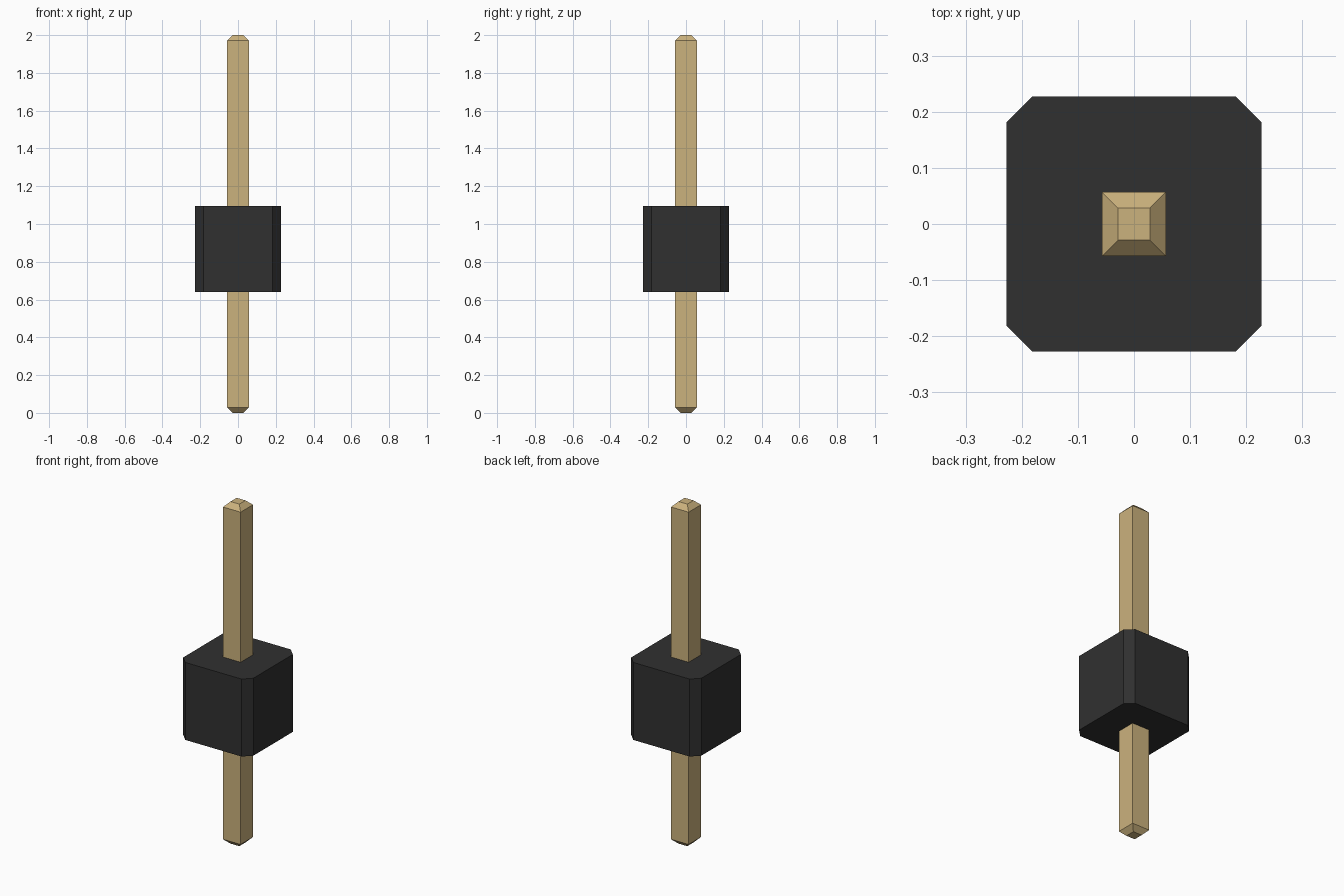
import bpy, bmesh

cube = bpy.data.objects.get("Cube")
if cube:
    bpy.data.objects.remove(cube, do_unlink=True)


def material(name, colour):
    mat = bpy.data.materials.new(name)
    mat.use_nodes = True
    mat.diffuse_color = colour
    bsdf = next(n for n in mat.node_tree.nodes if n.type == 'BSDF_PRINCIPLED')
    bsdf.inputs["Base Color"].default_value = colour
    return mat


def square(half, cut=0.0):
    """Square outline, with its corners cut off when cut is above zero."""
    h, c = half, half - cut
    if cut == 0:
        return [(h, -h), (h, h), (-h, h), (-h, -h)]
    return [(h, -c), (h, c), (c, h), (-c, h), (-h, c), (-h, -c), (-c, -h), (c, -h)]


def loft(name, sections, mat):
    """Closed solid through a stack of (height, outline) sections."""
    bm = bmesh.new()
    rings = [[bm.verts.new((x, y, z)) for x, y in outline] for z, outline in sections]
    bm.faces.new(rings[0][::-1])
    bm.faces.new(rings[-1])
    for low, high in zip(rings, rings[1:]):
        n = len(low)
        for i in range(n):
            j = (i + 1) % n
            bm.faces.new((low[i], low[j], high[j], high[i]))
    mesh = bpy.data.meshes.new(name)
    bm.to_mesh(mesh)
    bm.free()
    mesh.materials.append(mat)
    obj = bpy.data.objects.new(name, mesh)
    bpy.context.scene.collection.objects.link(obj)
    return obj


gold = material("gold metal", (0.60, 0.445, 0.205, 1))
black = material("black plastic", (0.0295, 0.0295, 0.0295, 1))

# Square pin with a tapered tip at each end
pin_half, tip_half, taper = 0.057, 0.0285, 0.0285
loft("pin", [(0.0, square(tip_half)), (taper, square(pin_half)),
             (2.0 - taper, square(pin_half)), (2.0, square(tip_half))], gold)

# Insulating block with cut vertical corners
block = square(0.227, 0.045)
loft("insulator_block", [(0.641, block), (1.094, block)], black)
